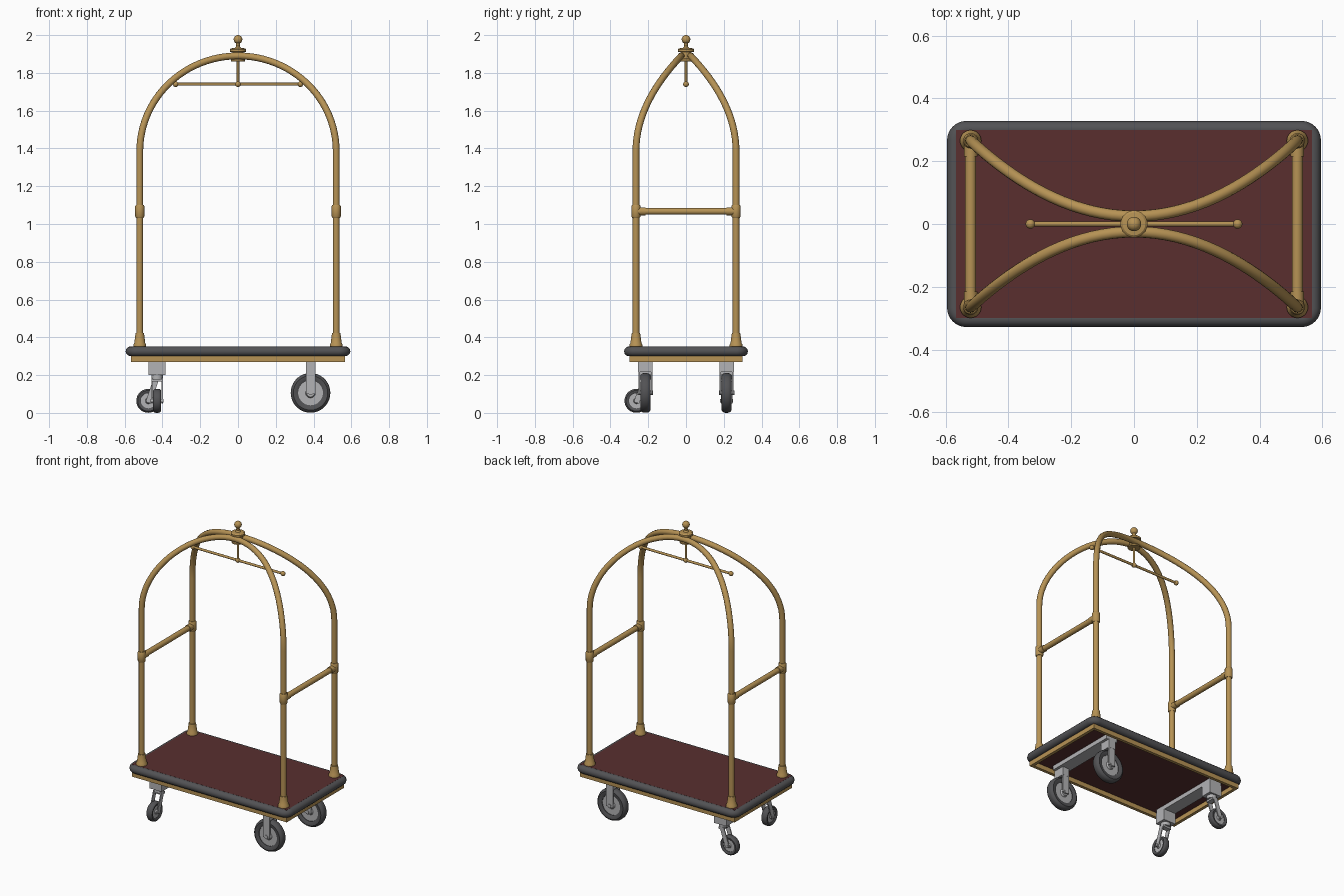
import bpy, bmesh
from math import sin, cos, pi, radians
from mathutils import Vector, Matrix

cube = bpy.data.objects.get("Cube")
if cube:
    bpy.data.objects.remove(cube)


def material(name, rgb):
    m = bpy.data.materials.new(name)
    m.use_nodes = True
    m.diffuse_color = (*rgb, 1)
    m.node_tree.nodes["Principled BSDF"].inputs["Base Color"].default_value = (*rgb, 1)
    return m


BRASS = material("brass", (0.47, 0.29, 0.09))
CARPET = material("maroon carpet", (0.1, 0.028, 0.028))
RUBBER = material("dark rubber", (0.085, 0.085, 0.09))
STEEL = material("grey steel", (0.45, 0.45, 0.46))


def activate(obj):
    bpy.ops.object.select_all(action="DESELECT")
    obj.select_set(True)
    bpy.context.view_layer.objects.active = obj


def finish(name, bm, mat, smooth=True):
    bmesh.ops.recalc_face_normals(bm, faces=bm.faces[:])
    mesh = bpy.data.meshes.new(name)
    bm.to_mesh(mesh)
    bm.free()
    mesh.materials.append(mat)
    obj = bpy.data.objects.new(name, mesh)
    bpy.context.collection.objects.link(obj)
    if smooth:
        activate(obj)
        bpy.ops.object.shade_smooth_by_angle(angle=radians(35))
    return obj


def box(name, center, size, mat):
    bm = bmesh.new()
    bmesh.ops.create_cube(bm, size=1)
    bm.transform(Matrix.Translation(center) @ Matrix.Diagonal((*size, 1)))
    return finish(name, bm, mat, False)


def bar(name, start, end, side, width, depth, mat):
    """Slanted flat bar from start to end; depth is measured along side."""
    start, end, side = Vector(start), Vector(end), Vector(side)
    along = end - start
    across = along.normalized().cross(side)
    rot = Matrix((across * width, side * depth, along)).transposed().to_4x4()
    bm = bmesh.new()
    bmesh.ops.create_cube(bm, size=1)
    bm.transform(Matrix.Translation((start + end) / 2) @ rot)
    return finish(name, bm, mat, False)


def lathe(name, profile, mat, loc=(0, 0, 0), axis=(0, 0, 1), steps=28):
    """Revolve (radius, height) points round an axis."""
    bm = bmesh.new()
    verts = [bm.verts.new((r, 0, h)) for r, h in profile]
    edges = [bm.edges.new(pair) for pair in zip(verts, verts[1:])]
    bmesh.ops.spin(bm, geom=verts + edges, cent=(0, 0, 0), axis=(0, 0, 1),
                   angle=2 * pi, steps=steps)
    bmesh.ops.remove_doubles(bm, verts=bm.verts[:], dist=1e-5)
    bm.transform(Matrix.Translation(loc) @ Vector(axis).to_track_quat("Z", "Y").to_matrix().to_4x4())
    return finish(name, bm, mat)


def rod(name, start, end, r, mat, steps=20):
    d = Vector(end) - Vector(start)
    return lathe(name, [(0, 0), (r, 0), (r, d.length), (0, d.length)], mat, start, d, steps)


def ball(name, loc, r, mat):
    pts = [(r * sin(pi * i / 12), -r * cos(pi * i / 12)) for i in range(13)]
    return lathe(name, pts, mat, loc)


def tube(name, points, r, mat, cyclic=False):
    cu = bpy.data.curves.new(name, "CURVE")
    cu.dimensions = "3D"
    cu.bevel_depth = r
    cu.bevel_resolution = 4
    cu.use_fill_caps = not cyclic
    sp = cu.splines.new("POLY")
    sp.points.add(len(points) - 1)
    for p, co in zip(sp.points, points):
        p.co = (*co, 1)
    sp.use_cyclic_u = cyclic
    cu.materials.append(mat)
    obj = bpy.data.objects.new(name, cu)
    bpy.context.collection.objects.link(obj)
    activate(obj)
    bpy.ops.object.convert(target="MESH")
    bpy.ops.object.shade_smooth_by_angle(angle=radians(35))


def wheel(name, loc, axis, r, w):
    half = [(0.62 * r, 0.75 * w), (0.72 * r, 0.95 * w), (0.86 * r, w),
            (0.95 * r, 0.75 * w), (0.99 * r, 0.35 * w)]
    ring = half + [(a, -b) for a, b in reversed(half)]
    lathe(name + "_tyre", ring + ring[:1], RUBBER, loc, axis, 36)
    hub = [(0, w), (0.2 * r, w), (0.25 * r, 0.6 * w), (0.64 * r, 0.6 * w)]
    lathe(name + "_hub", hub + [(a, -b) for a, b in reversed(hub)], STEEL, loc, axis, 36)


PX, PY = 0.52, 0.265          # pole positions
RAIL_Z = 1.067

# Platform: carpeted deck, brass edge frame and rubber bumper
box("carpet_deck", (0, 0, 0.326), (1.134, 0.6, 0.052), CARPET)
for s in (-1, 1):
    box("frame_long_edge", (0, s * 0.29, 0.286), (1.134, 0.02, 0.032), BRASS)
    box("frame_short_edge", (s * 0.557, 0, 0.286), (0.02, 0.56, 0.032), BRASS)
corner = 0.035
path = []
for k, (sx, sy) in enumerate([(1, 1), (-1, 1), (-1, -1), (1, -1)]):
    for i in range(9):
        a = (k + i / 8) * pi / 2
        path.append((sx * (0.569 - corner) + corner * cos(a),
                     sy * (0.302 - corner) + corner * sin(a), 0.326))
tube("bumper", path, 0.026, RUBBER, True)

# Two bowed arches that lean together at the top
for s in (-1, 1):
    pts = [(-PX, s * PY, 0.35)]
    for i in range(49):
        t = pi * (1 - i / 48)
        pts.append((PX * cos(t), s * (0.025 + (PY - 0.025) * cos(t) ** 2), 1.385 + 0.505 * sin(t)))
    pts.append((PX, s * PY, 0.35))
    tube("arch", pts, 0.018, BRASS)

# Pole sockets, rail collars and side rails
for sx in (-1, 1):
    for sy in (-1, 1):
        lathe("pole_socket", [(0, 0), (0.034, 0), (0.034, 0.012), (0.029, 0.02),
                              (0.024, 0.06), (0.022, 0.072), (0, 0.072)],
              BRASS, (sx * PX, sy * PY, 0.35))
        lathe("rail_collar", [(0, -0.034), (0.02, -0.034), (0.024, -0.028),
                              (0.024, 0.028), (0.02, 0.034), (0, 0.034)],
              BRASS, (sx * PX, sy * PY, RAIL_Z))
        rod("rail_sleeve", (sx * PX, sy * 0.215, RAIL_Z), (sx * PX, sy * PY, RAIL_Z), 0.021, BRASS)
    rod("side_rail", (sx * PX, -PY, RAIL_Z), (sx * PX, PY, RAIL_Z), 0.0175, BRASS)

# Top hub with finial
lathe("top_hub", [(0, 1.86), (0.038, 1.86), (0.038, 1.868), (0.03, 1.875), (0.03, 1.91),
                  (0.043, 1.912), (0.043, 1.924), (0.036, 1.93), (0.016, 1.932),
                  (0.009, 1.942), (0.012, 1.958), (0, 1.958)], BRASS)
ball("finial", (0, 0, 1.977), 0.023, BRASS)

# Hanging bar
rod("hanger_stem", (0, 0, 1.74), (0, 0, 1.87), 0.007, BRASS)
rod("hanger_bar", (-0.33, 0, 1.74), (0.33, 0, 1.74), 0.008, BRASS)
for x in (-0.33, 0, 0.33):
    ball("hanger_ball", (x, 0, 1.74), 0.015, BRASS)

# Cross members under the deck
for x in (-0.43, 0.384):
    box("cross_member", (x, 0, 0.287), (0.085, 0.5, 0.03), STEEL)

# Fixed wheels
for s in (-1, 1):
    y = s * 0.215
    wheel("large_wheel", (0.384, y, 0.106), (0, 1, 0), 0.106, 0.027)
    box("fixed_fork_top", (0.384, y, 0.247), (0.05, 0.076, 0.06), STEEL)
    for e in (-1, 1):
        box("fixed_fork_leg", (0.384, y + e * 0.033, 0.17), (0.05, 0.008, 0.14), STEEL)
    rod("fixed_axle", (0.384, y - 0.041, 0.106), (0.384, y + 0.041, 0.106), 0.012, STEEL)

# Swivel wheels, one trailing to the right and one to the front
for y, trail, axle in ((0.215, Vector((-1, 0, 0)), Vector((0, 1, 0))),
                       (-0.215, Vector((0, -1, 0)), Vector((1, 0, 0)))):
    pivot = Vector((-0.428, y, 0))
    hub = pivot + trail * 0.047 + Vector((0, 0, 0.064))
    wheel("small_wheel", hub, axle, 0.064, 0.021)
    box("swivel_block", pivot + Vector((0, 0, 0.236)), (0.09, 0.075, 0.072), STEEL)
    rod("swivel_bearing", pivot + Vector((0, 0, 0.178)), pivot + Vector((0, 0, 0.2)), 0.03, STEEL)
    box("swivel_fork_top", pivot + Vector((0, 0, 0.173)), 
        [0.034 + 0.026 * abs(c) for c in axle][:2] + [0.014], STEEL)
    for e in (-1, 1):
        off = axle * e * 0.027
        bar("swivel_fork_leg", pivot + trail * 0.005 + off + Vector((0, 0, 0.18)),
            hub + off - Vector((0, 0, 0.01)), axle, 0.03, 0.006, STEEL)
    rod("swivel_axle", hub - axle * 0.034, hub + axle * 0.034, 0.009, STEEL)
